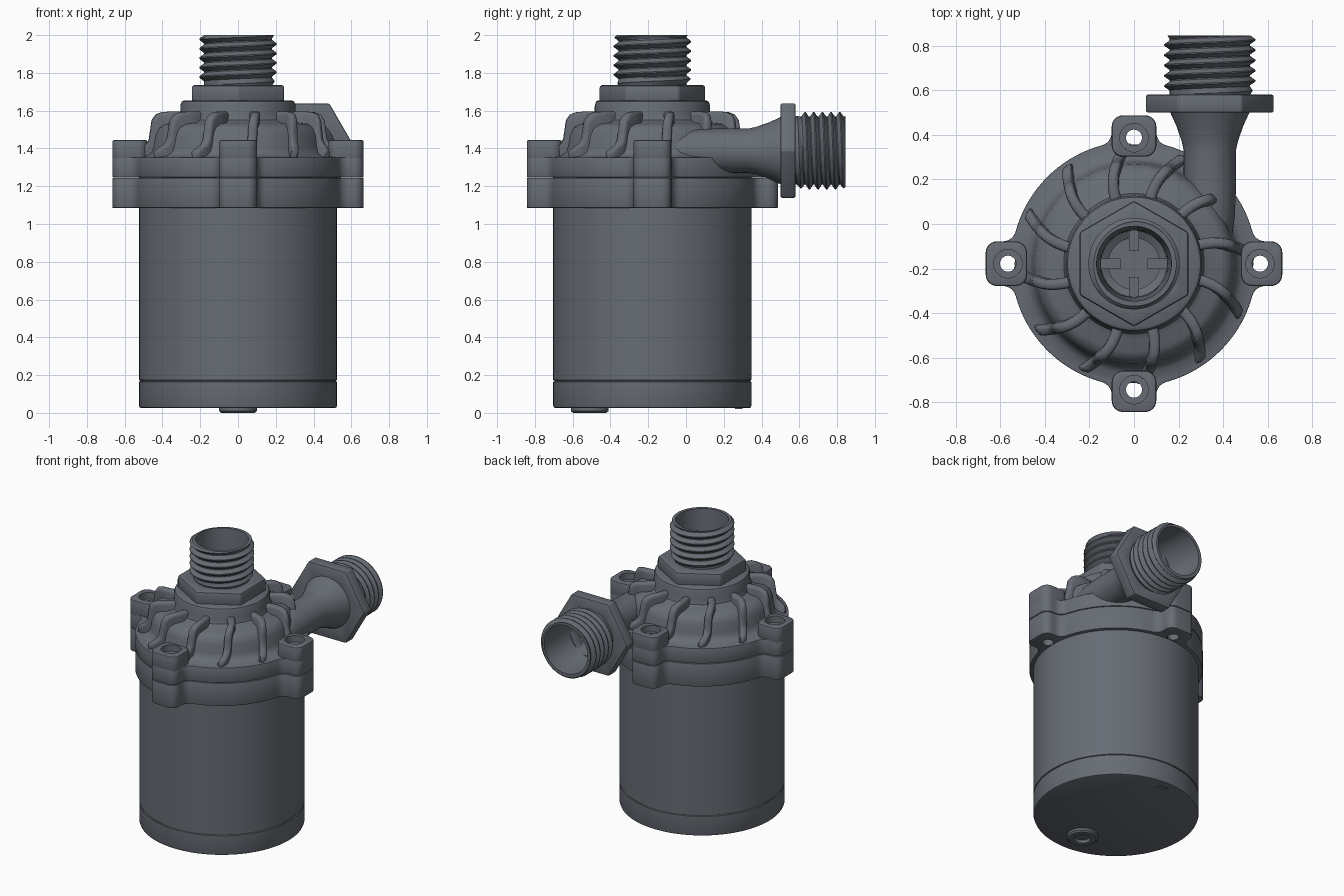
import bpy, bmesh
from math import sin, cos, pi, radians, sqrt, atan2
from mathutils import Matrix, Vector

if "Cube" in bpy.data.objects:
    bpy.data.objects.remove(bpy.data.objects["Cube"])

CY = -0.178                        # pump axis
AXIS = Matrix.Translation((0, CY, 0))
OUT = Matrix.Translation((0.34, 0, 1.388)) @ Matrix.Rotation(-pi / 2, 4, 'X')   # local z -> +y
DARK = bpy.data.materials.new("dark_grey_plastic")
DARK.diffuse_color = (0.135, 0.15, 0.175, 1)
DARK.use_nodes = True
DARK.node_tree.nodes["Principled BSDF"].inputs["Base Color"].default_value = DARK.diffuse_color


def finish(name, bm, mat=Matrix(), bevel=0, cutter=None, angle=32):
    bmesh.ops.remove_doubles(bm, verts=bm.verts, dist=1e-5)
    bmesh.ops.recalc_face_normals(bm, faces=bm.faces)
    bm.transform(mat)
    me = bpy.data.meshes.new(name)
    bm.to_mesh(me)
    bm.free()
    me.materials.append(DARK)
    ob = bpy.data.objects.new(name, me)
    bpy.context.collection.objects.link(ob)
    bpy.ops.object.select_all(action='DESELECT')
    ob.select_set(True)
    bpy.context.view_layer.objects.active = ob
    if bevel:
        m = ob.modifiers.new("bevel", 'BEVEL')
        m.width, m.segments, m.limit_method, m.angle_limit = bevel, 2, 'ANGLE', radians(40)
        bpy.ops.object.modifier_apply(modifier=m.name)
    if cutter:
        m = ob.modifiers.new("cut", 'BOOLEAN')
        m.operation, m.solver, m.object = 'DIFFERENCE', 'EXACT', cutter
        bpy.ops.object.modifier_apply(modifier=m.name)
    bpy.ops.object.shade_smooth_by_angle(angle=radians(angle))
    return ob


def add_grid(bm, rows):
    vs = [[bm.verts.new(p) for p in row] for row in rows]
    for a, b in zip(vs, vs[1:]):
        for i in range(len(a) - 1):
            bm.faces.new((a[i], a[i + 1], b[i + 1], b[i]))


def ring(r, z, seg=96, start=0.0):
    return [(r * cos(start + 2 * pi * (i % seg) / seg), r * sin(start + 2 * pi * (i % seg) / seg), z)
            for i in range(seg + 1)]


def lathe(name, profile, mat=AXIS, seg=96, start=0.0, **kw):
    bm = bmesh.new()
    add_grid(bm, [ring(r, z, seg, start) for r, z in profile])
    return finish(name, bm, mat, **kw)


def add_prism(bm, pts, z0, z1):
    lo = [bm.verts.new((x, y, z0)) for x, y in pts]
    hi = [bm.verts.new((x, y, z1)) for x, y in pts]
    bm.faces.new(lo[::-1])
    bm.faces.new(hi)
    n = len(pts)
    for i in range(n):
        bm.faces.new((lo[i], lo[(i + 1) % n], hi[(i + 1) % n], hi[i]))


def arc(cx, cy, r, a0, a1, n=6):
    return [(cx + r * cos(a0 + (a1 - a0) * i / n), cy + r * sin(a0 + (a1 - a0) * i / n)) for i in range(n + 1)]


def quarter_turns(pts, k):
    c, s = ((1, 0), (0, 1), (-1, 0), (0, -1))[k]
    return [(x * c - y * s, x * s + y * c) for x, y in pts]


def thread(name, z0, z1, pitch, root, crest, tail, mat, seg=80):
    """Helical thread with a plain bore described by tail."""
    knots = [(0, root), (0.12, root), (0.5, crest), (0.62, crest), (1, root)]

    def radius(z, a):
        p = ((z - z0) / pitch - a) % 1
        for (p0, r0), (p1, r1) in zip(knots, knots[1:]):
            if p <= p1:
                r = r0 + (r1 - r0) * (p - p0) / (p1 - p0)
                break
        return min(r, root + 0.01 + 0.9 * (z1 - z), root + 0.7 * max(z - z0 - 0.01, 0))

    rows = []
    for n in range(-2, int((z1 - z0) / pitch) + 2):
        for p, _ in knots[:-1]:
            row = []
            for i in range(seg + 1):
                a = i / seg
                z = min(max(z0 + pitch * (n + p + a), z0), z1)
                r = radius(z, a)
                row.append((r * cos(2 * pi * a), r * sin(2 * pi * a), z))
            rows.append(row)
    rows += [ring(r, z, seg) for r, z in tail]
    bm = bmesh.new()
    add_grid(bm, rows)
    return finish(name, bm, mat, angle=28)


# Motor can with seam groove, cable boss and a small pad underneath
lathe("motor_can", [(0, 0.025), (0.512, 0.025), (0.521, 0.029), (0.525, 0.04), (0.525, 0.164), (0.519, 0.167),
                    (0.519, 0.171), (0.525, 0.174), (0.525, 1.3), (0, 1.3)])
lathe("cable_boss", [(0, 0.018), (0.045, 0.018), (0.052, 0), (0.088, 0), (0.1, 0.01), (0.1, 0.036), (0, 0.036)],
      Matrix.Translation((0, -0.51, 0)), seg=40)
bm = bmesh.new()
bmesh.ops.create_cube(bm, size=1)
finish("base_pad", bm, Matrix.Translation((0, 0.28, 0.028)) @ Matrix.Diagonal((0.07, 0.04, 0.014, 1)))

# Screw hole cutter for the four ears
bm = bmesh.new()
for k in range(4):
    (hx, hy), = quarter_turns([(0.565, 0)], k)
    prof = [(0, 1), (0.036, 1), (0.036, 1.4), (0.064, 1.4), (0.064, 1.5), (0, 1.5)]
    add_grid(bm, [[(x + hx, y + hy, z) for x, y, z in ring(r, z, 32)] for r, z in prof])
hole_cutter = finish("hole_cutter", bm, AXIS)

# Flanges: a disc with four filleted ears
R, W, F, E, C = 0.55, 0.1, 0.06, 0.665, 0.05
fx = sqrt((R + F) ** 2 - (W + F) ** 2)
fa = atan2(W + F, fx)
ear_end = arc(E - C, -W + C, C, -pi / 2, 0) + arc(E - C, W - C, C, 0, pi / 2)
quarter = (arc(fx, -W - F, F, pi - fa, pi / 2) + ear_end + arc(fx, W + F, F, -pi / 2, -pi + fa)
           + arc(0, 0, R, fa, pi / 2 - fa, 18)[1:-1])
outline = [p for k in range(4) for p in quarter_turns(quarter, k)]
for name, z0, z1 in (("lower_flange", 1.085, 1.2445), ("upper_flange", 1.2475, 1.352)):
    bm = bmesh.new()
    add_prism(bm, outline, z0, z1)
    finish(name, bm, AXIS, bevel=0.004, cutter=hole_cutter)

# Raised screw ears on the cover
bm = bmesh.new()
inner = arc(0.53, W - C, C, pi / 2, pi) + arc(0.53, -W + C, C, pi, 1.5 * pi)
for k in range(4):
    add_prism(bm, quarter_turns(ear_end + inner, k), 1.33, 1.445)
finish("screw_ears", bm, AXIS, bevel=0.01, cutter=hole_cutter)

# Domed pump cover
lathe("pump_cover", [(0.535, 1.34), (0.53, 1.352), (0.49, 1.36), (0.465, 1.38), (0.456, 1.41), (0.447, 1.47),
                     (0.428, 1.51), (0.395, 1.53), (0.34, 1.536), (0.315, 1.55), (0.306, 1.58), (0.305, 1.63),
                     (0.298, 1.648), (0.285, 1.655), (0.19, 1.655)], angle=40)

# Twelve swirled ribs that follow the cover down to its rim
top = [(0.29, 1.595), (0.33, 1.595), (0.37, 1.595), (0.41, 1.593), (0.443, 1.58), (0.463, 1.55), (0.47, 1.5),
       (0.477, 1.45), (0.49, 1.425), (0.515, 1.405), (0.532, 1.385), (0.54, 1.35)]
low = [(0.29, 1.5), (0.33, 1.5), (0.36, 1.5), (0.385, 1.49), (0.4, 1.48), (0.41, 1.45), (0.42, 1.41),
       (0.43, 1.37), (0.45, 1.345), (0.49, 1.34), (0.51, 1.34), (0.52, 1.34)]
section = [(-1, 0), (-1, 0.8), (-0.85, 0.93), (-0.5, 1), (0.5, 1), (0.85, 0.93), (1, 0.8), (1, 0), (-1, 0)]
for n in range(12):
    rows = []
    for o, l in zip(top, low):
        t = (o[0] - 0.29) / 0.25
        ang = radians(4 + 30 * n + 12 * (1 - t * t))
        row = []
        for side, h in section:
            r, z = l[0] + (o[0] - l[0]) * h, l[1] + (o[1] - l[1]) * h
            a = ang + side * 0.025 / r
            row.append((r * cos(a), r * sin(a), z))
        rows.append(row)
    for pos in (0, len(rows)):
        row = rows[min(pos, len(rows) - 1)]
        mid = sum((Vector(p) for p in row[:-1]), Vector()) / (len(row) - 1)
        rows.insert(pos, [tuple(mid)] * len(row))
    bm = bmesh.new()
    add_grid(bm, rows)
    finish(f"rib_{n + 1:02d}", bm, AXIS, angle=45)

# Inlet: hex collar, threaded spigot, inner vanes
lathe("inlet_hex", [(0.17, 1.64), (0.282, 1.64), (0.282, 1.735), (0.17, 1.735), (0.17, 1.64)],
      seg=6, start=pi / 2, bevel=0.012)
thread("inlet_thread", 1.725, 2.0, 0.05, 0.18, 0.205,
       [(0.168, 2.0), (0.15, 1.64), (0.148, 1.58), (0.115, 1.56), (0.115, 1.47), (0, 1.47)], AXIS)
bm = bmesh.new()
for k in range(4):
    add_prism(bm, quarter_turns([(0.06, -0.023), (0.15, -0.023), (0.15, 0.023), (0.06, 0.023)], k), 1.46, 1.6)
finish("inlet_vanes", bm, AXIS)

# Outlet: tangential pipe flaring to a hex collar, threaded spigot
lathe("outlet_pipe", [(0, -0.15), (0.06, -0.135), (0.095, -0.08), (0.112, 0.03), (0.117, 0.15), (0.117, 0.33),
                      (0.126, 0.37), (0.15, 0.44), (0.18, 0.505)], OUT, seg=64)
lathe("outlet_hex", [(0.17, 0.5), (0.288, 0.5), (0.288, 0.58), (0.17, 0.58), (0.17, 0.5)],
      OUT, seg=6, bevel=0.008)
thread("outlet_thread", 0.57, 0.845, 0.046, 0.18, 0.205,
       [(0.168, 0.845), (0.155, 0.5), (0.095, 0.37), (0.09, 0.27), (0, 0.27)], OUT)

# The cutter is already applied
bpy.data.objects.remove(hole_cutter)
